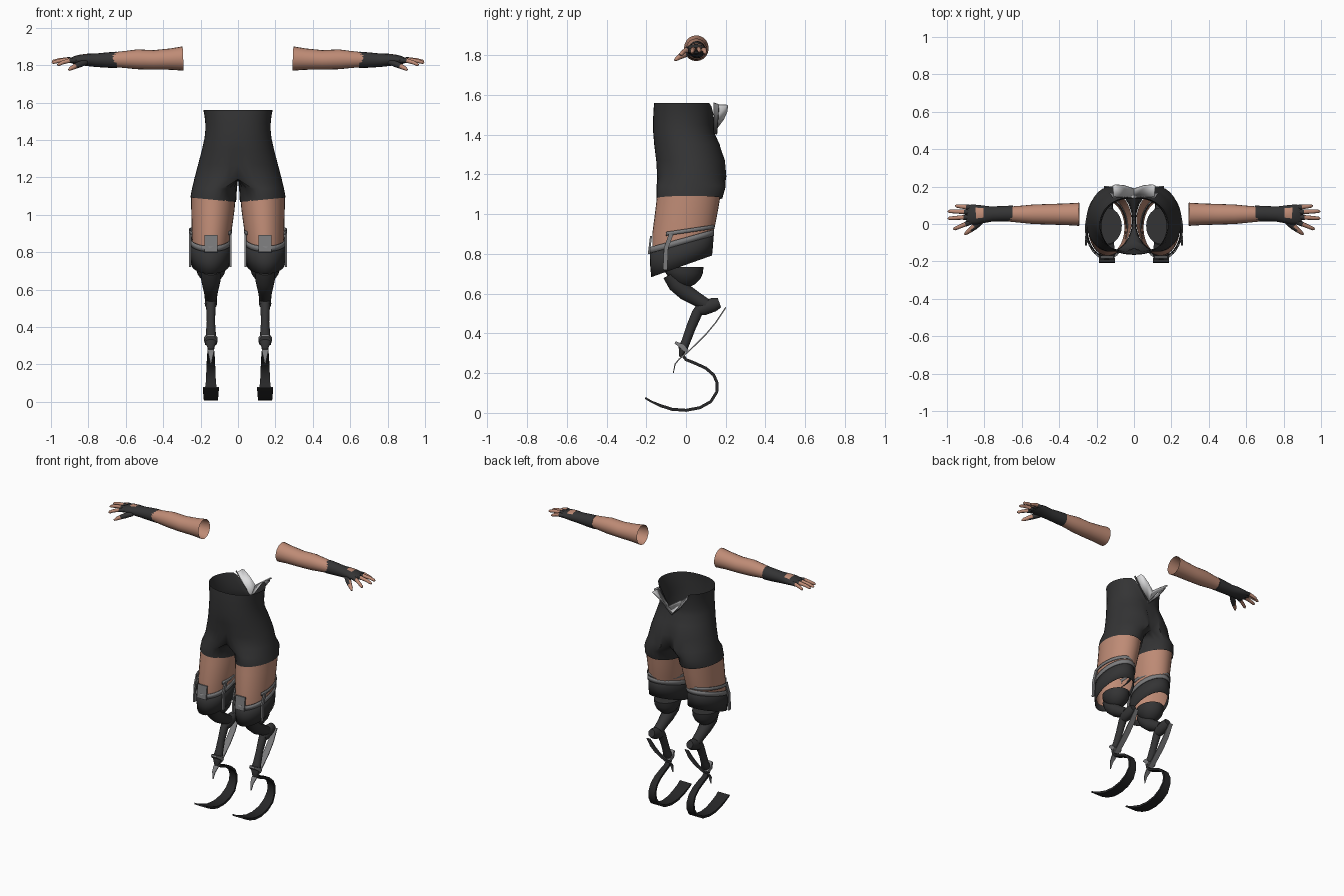
import bpy, bmesh
from math import sin, cos, pi, radians
from mathutils import Vector

if "Cube" in bpy.data.objects:
    bpy.data.objects.remove(bpy.data.objects["Cube"])


def material(name, r, g, b):
    m = bpy.data.materials.new(name)
    m.use_nodes = True
    m.diffuse_color = (r, g, b, 1)
    m.node_tree.nodes["Principled BSDF"].inputs["Base Color"].default_value = (r, g, b, 1)
    return m


fabric = material("charcoal_fabric", 0.034, 0.034, 0.035)
skin = material("skin", 0.52, 0.26, 0.18)
metal = material("grey_metal", 0.2, 0.2, 0.205)
white = material("white_lining", 0.72, 0.72, 0.73)
carbon = material("black_carbon", 0.02, 0.02, 0.021)
X, Y = Vector((1, 0, 0)), Vector((0, 1, 0))
LEG = 0.145  # sideways offset of each leg


def loft(name, parts, mats, cap=False, rule=None, mirror=True, thick=0, fix=None):
    """Skin lists of rings; each part is (rings, closed)."""
    bm = bmesh.new()
    for rings, closed in parts:
        rows = [[bm.verts.new(p) for p in ring] for ring in rings]
        n = len(rows[0])
        for a, b in zip(rows, rows[1:]):
            for i in range(n if closed else n - 1):
                j = (i + 1) % n
                bm.faces.new((a[i], a[j], b[j], b[i]))
        if cap:
            bm.faces.new(rows[0])
            bm.faces.new(rows[-1])
    if fix:
        for v in bm.verts:
            fix(v.co)
    bmesh.ops.remove_doubles(bm, verts=bm.verts, dist=0.0005)
    bmesh.ops.recalc_face_normals(bm, faces=bm.faces)
    if rule:
        for f in bm.faces:
            f.material_index = int(rule(f.calc_center_median(), f.normal))
    me = bpy.data.meshes.new(name)
    bm.to_mesh(me)
    bm.free()
    for m in mats:
        me.materials.append(m)
    me.shade_smooth()
    me.set_sharp_from_angle(angle=radians(40))
    ob = bpy.data.objects.new(name, me)
    bpy.context.collection.objects.link(ob)
    if thick:
        s = ob.modifiers.new("thickness", "SOLIDIFY")
        s.thickness, s.offset = thick, 1
    if mirror:
        ob.modifiers.new("mirror", "MIRROR")
    return ob


def tube(name, path, sizes, mats, side=X, n=14, cap=True, rule=None):
    """Sweep an ellipse (n=4: rectangle) with half sizes (sideways, across)."""
    pts = [Vector(p) for p in path]
    rings = []
    for i, p in enumerate(pts):
        t = (pts[min(i + 1, len(pts) - 1)] - pts[max(i - 1, 0)]).normalized()
        s = (side - t * side.dot(t)).normalized()
        w, h = sizes[i]
        k, off = (2 ** 0.5, pi / 4) if n == 4 else (1, 0)
        ang = [2 * pi * j / n + off for j in range(n)]
        rings.append([p + s * w * k * cos(a) + t.cross(s) * h * k * sin(a) for a in ang])
    return loft(name, [(rings, True)], mats, cap, rule)


def leg_tube(name, path, sizes, mat, n=14):
    return tube(name, [(LEG, y, z) for y, z in path], sizes, [mat], X, n)


def oval(cx, cy, rx, ry, z, slope=0.0, a0=0.0, a1=360.0, n=32, tilt=0.0):
    """Slanted horizontal ring or arc; angle 0 is +x, 90 is the back."""
    full = a1 - a0 >= 360
    out = []
    for i in range(n):
        a = radians(a0 + (a1 - a0) * i / (n if full else n - 1))
        out.append((cx + rx * cos(a), cy + ry * sin(a), z + slope * ry * sin(a) + tilt * cos(a)))
    return out


# Shorts: half torso merged over the mirror plane, then a leg opening
def half_torso(z, a, front, back, n=21):
    pts = []
    for i in range(n):
        t = -pi / 2 + pi * i / (n - 1)
        y = (front + back) / 2 + (back - front) / 2 * sin(t)
        x = a * max(cos(t), 0) ** 0.85
        if z < 1.3 and x < 0.02:
            y *= 0.85
        pts.append((x, y, z))
    return pts


def shorts_leg(z, inner, outer, front, back, tilt):
    c, r = (inner + outer) / 2, (outer - inner) / 2
    cy, ry = (front + back) / 2, (back - front) / 2
    return (oval(c, cy, r, ry, z, 0, -115, 115, 21, tilt)
            + oval(c, cy, r, ry, z, 0, 115, 245, 9, tilt)[1:-1])


def cut_notch(co):
    if co.y > 0.05:
        co.z = min(co.z, 1.41 + 1.4 * abs(co.x))


torso = [half_torso(*r) for r in [
    (1.56, .185, -.16, .145), (1.53, .179, -.163, .142), (1.49, .175, -.165, .14),
    (1.45, .175, -.165, .138), (1.41, .179, -.165, .142), (1.35, .192, -.16, .17),
    (1.27, .213, -.152, .198), (1.19, .234, -.147, .205)]]
fork = torso[-1]
back_y, front_y = fork[-1][1], fork[0][1]
seam = [(0, back_y + (front_y - back_y) * k / 8, 1.19) for k in range(1, 8)]
legs = [fork + seam, shorts_leg(1.14, .006, .245, -.148, .2, .003),
        shorts_leg(1.08, .01, .255, -.148, .183, .012)]
loft("shorts", [(torso, False), (legs, True)], [fabric], fix=cut_notch)

# Folded collar and trim around the notch at the back of the waist
loft("collar_lining", [([[(0, .142, 1.41), (.05, .143, 1.47), (.11, .147, 1.55)],
                         [(0, .175, 1.455), (.05, .19, 1.49), (.115, .205, 1.548)],
                         [(0, .19, 1.475), (.05, .207, 1.51), (.1, .212, 1.545)]], False)],
     [white], thick=0.004)
loft("notch_trim", [([[(0, .14, 1.405), (.06, .14, 1.485), (.115, .138, 1.56)],
                      [(0, .155, 1.40), (.075, .16, 1.475), (.13, .165, 1.55)]], False)],
     [metal], thick=0.004)

# Thighs, open at both ends
loft("thigh", [([oval(.131, .016, .119, .16, 1.11), oval(.134, .005, .116, .158, 1.03),
                 oval(.14, -.012, .107, .157, .92, .1), oval(.145, -.02, .1, .15, .84, .25),
                 oval(.147, -.02, .096, .143, .765, .33)], True)], [skin])

# Sockets with straps, side bars and front plates
loft("socket", [([oval(.147, -.022, .104, .157, .865, .29), oval(.147, -.022, .105, .156, .80, .33),
                  oval(.147, -.022, .101, .15, .738, .36)], True)], [fabric], thick=0.003)


def strap(name, z, h, slope, a0, a1, grow=0.0):
    loft(name, [([oval(.147, -.024, .107 + grow, .16 + grow, z + k, slope, a0, a1, 33)
                  for k in (h / 2, -h / 2)], a1 - a0 >= 360)], [metal], thick=0.006)


strap("lower_strap", .862, .03, .28, 0, 360)
strap("upper_strap", .912, .02, .15, -28, 208, .002)
for cx, name in ((.256, "outer_side_bar"), (.04, "inner_side_bar")):
    tube(name, [(cx, -.075, .90), (cx, -.1, .83), (cx, -.105, .72)],
         [(.005, .011)] * 3, [metal], X, 4)
tube("front_plate", [(LEG, -.176, .89), (LEG, -.187, .80)], [(.035, .005)] * 2, [metal], X, 4)

# Knee bowl, bent upper link, rear joint and shin
leg_tube("knee_bowl", [(-.01, .735), (-.01, .705), (-.012, .68), (-.016, .655), (-.02, .637)],
         [(.08, .098), (.079, .095), (.07, .082), (.052, .058), (.028, .03)], fabric, 24)
leg_tube("upper_link", [(-.07, .70), (-.045, .65), (.0, .605), (.05, .575), (.1, .545)],
         [(.05, .05), (.052, .048), (.042, .042), (.035, .036), (.032, .032)], fabric)
leg_tube("rear_joint", [(.06, .515), (.085, .525), (.14, .545), (.168, .555)],
         [(.026, .026), (.033, .036), (.031, .036), (.024, .026)], fabric)
leg_tube("shin", [(.085, .545), (.055, .50), (.025, .43), (.0, .36), (-.015, .325), (-.028, .28)],
         [(.028, .027), (.025, .027), (.022, .025), (.027, .023), (.034, .024), (.014, .006)], fabric)
leg_tube("ankle_clamp", [(-.055, .355), (-.02, .335), (.005, .31)],
         [(.02, .006), (.036, .012), (.03, .01)], metal, 4)

# Thin calf spring behind the shin, tapering to a point in front
leg_tube("calf_spring", [(.2, .53), (.15, .455), (.1, .395), (.05, .345), (0, .298), (-.035, .27),
                         (-.055, .245), (-.064, .2)],
         [(.014, .003), (.02, .003), (.021, .003), (.02, .003), (.019, .003), (.017, .003),
          (.011, .003), (.002, .002)], metal, 4)

# Curved running blade, widening towards the toe
blade = [(-.02, .295), (.0, .268), (.045, .25), (.1, .225), (.14, .19), (.157, .15), (.155, .105),
         (.125, .057), (.07, .026), (0, .013), (-.07, .018), (-.13, .037), (-.175, .057), (-.205, .075)]
leg_tube("running_blade", blade,
         [(.016 + .0018 * i + (.004 if i > 6 else 0), .0075 if i < 12 else .005)
          for i in range(len(blade))], carbon, 4)

# Forearms, open at the elbow
tube("forearm", [(.293, .052, 1.835), (.36, .052, 1.832), (.45, .052, 1.828), (.54, .052, 1.831),
                 (.6, .052, 1.83), (.67, .053, 1.829)],
     [(.062, .065), (.058, .057), (.055, .052), (.052, .053), (.046, .046), (.04, .039)],
     [skin], Y, 20, False)

# Fingerless gloves with an opening on the back of the hand
tube("glove", [(.648, .055, 1.828), (.7, .055, 1.827), (.76, .053, 1.826), (.805, .052, 1.828),
               (.845, .05, 1.828), (.875, .05, 1.826), (.892, .052, 1.824)],
     [(.043, .044), (.042, .041), (.04, .036), (.047, .033), (.053, .028), (.053, .022), (.046, .014)],
     [fabric, skin], Y, 16, True,
     lambda c, n: .8 < c.x < .85 and n.z > .75 and c.y > .03)

# Fingers: gloved to the knuckle, bare beyond it
fingers = {"index_finger": (.012, .965, -.028, 1.80), "middle_finger": (.038, .995, .03, 1.812),
           "ring_finger": (.064, .995, .068, 1.818), "little_finger": (.088, .955, .097, 1.808)}
for name, (y, tip_x, tip_y, tip_z) in fingers.items():
    a, b = Vector((.87, y, 1.826)), Vector((tip_x, tip_y, tip_z))
    path = [a.lerp(b, k) + Vector((0, 0, .008 * sin(pi * k))) for k in (0, .33, .36, .7, .93, 1)]
    tube(name, path, [(.014,) * 2, (.0135,) * 2, (.012,) * 2, (.0105,) * 2, (.009,) * 2, (.004,) * 2],
         [skin, fabric], Y, 10, True, lambda c, n, e=path[1].x: c.x < e)
tube("thumb", [(.815, .02, 1.815), (.85, -.012, 1.803), (.872, -.03, 1.793), (.892, -.045, 1.783),
               (.905, -.056, 1.774)],
     [(.018, .016), (.018, .017), (.014, .014), (.011, .011), (.005, .005)],
     [skin, fabric], Y, 10, True, lambda c, n: c.x < .862)
